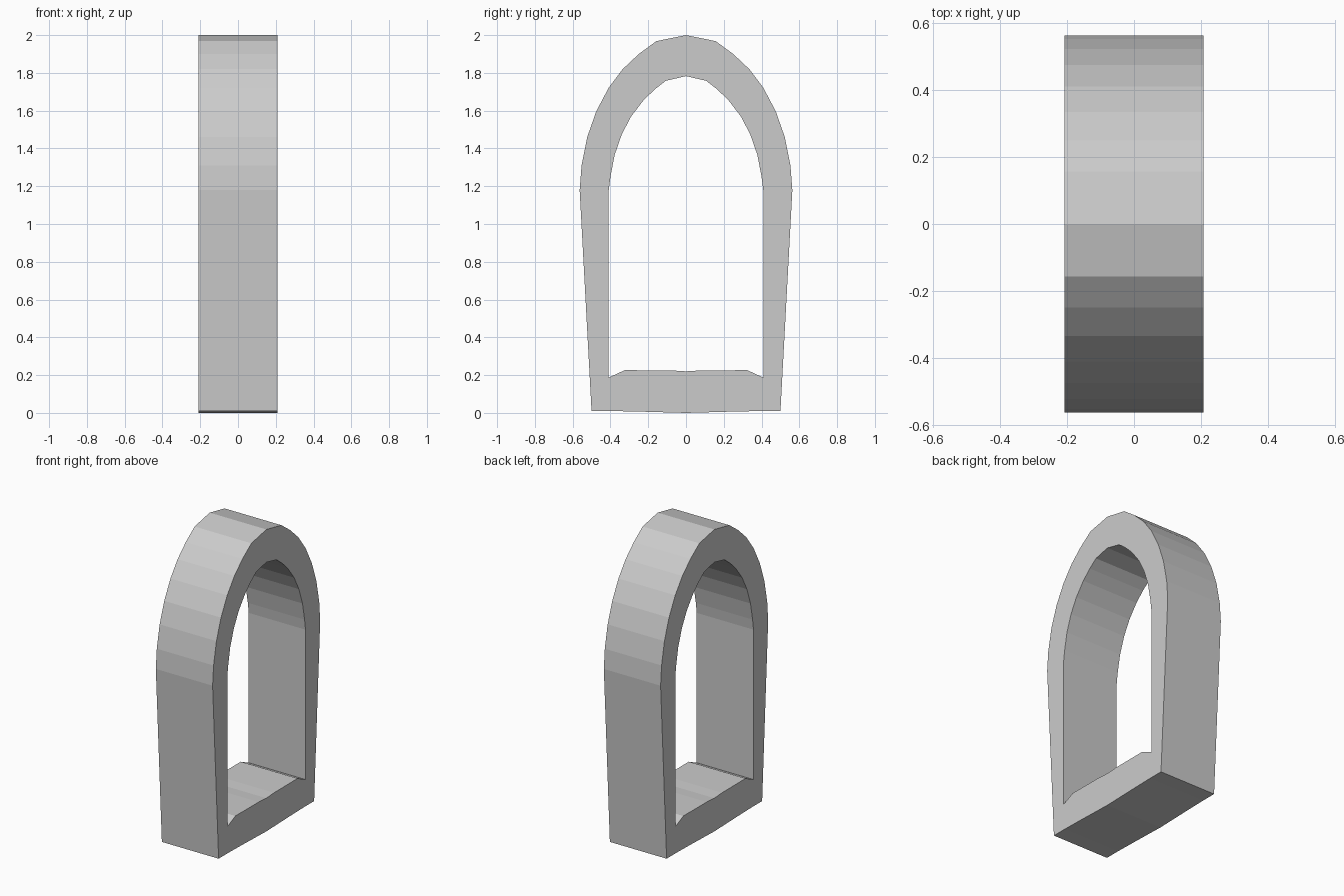
import bpy, bmesh

if "Cube" in bpy.data.objects:
    bpy.data.objects.remove(bpy.data.objects["Cube"])

HALF_DEPTH = 0.208

# Right halves of the outer and inner outlines (y, z), from crown to bottom centre
outer_half = [(0, 2.0), (0.157, 1.968), (0.25, 1.9), (0.335, 1.82), (0.41, 1.72),
              (0.475, 1.597), (0.523, 1.46), (0.553, 1.31), (0.563, 1.18),
              (0.5, 0.01), (0.4, 0.01), (0.25, 0.007), (0, 0.0)]
inner_half = [(0, 1.783), (0.107, 1.758), (0.165, 1.713), (0.225, 1.655), (0.29, 1.57),
              (0.34, 1.475), (0.378, 1.365), (0.4, 1.25), (0.409, 1.18),
              (0.409, 0.187), (0.325, 0.226), (0.08, 0.225), (0, 0.22)]


def mirror_outline(half):
    return half + [(-y, z) for y, z in half[-2:0:-1]]


def make_ring(bm, outline, x):
    return [bm.verts.new((x, y, z)) for y, z in outline]


# Arched frame: outer and inner loops at both ends, joined by quad strips
bm = bmesh.new()
outer, inner = mirror_outline(outer_half), mirror_outline(inner_half)
rings = [make_ring(bm, outer, -HALF_DEPTH), make_ring(bm, outer, HALF_DEPTH),
         make_ring(bm, inner, HALF_DEPTH), make_ring(bm, inner, -HALF_DEPTH)]
count = len(outer)
for r in range(4):
    a, b = rings[r], rings[(r + 1) % 4]
    for i in range(count):
        j = (i + 1) % count
        bm.faces.new((a[i], a[j], b[j], b[i]))
bmesh.ops.recalc_face_normals(bm, faces=bm.faces)

mesh = bpy.data.meshes.new("arched_frame")
bm.to_mesh(mesh)
bm.free()
frame = bpy.data.objects.new("arched_frame", mesh)
bpy.context.collection.objects.link(frame)
